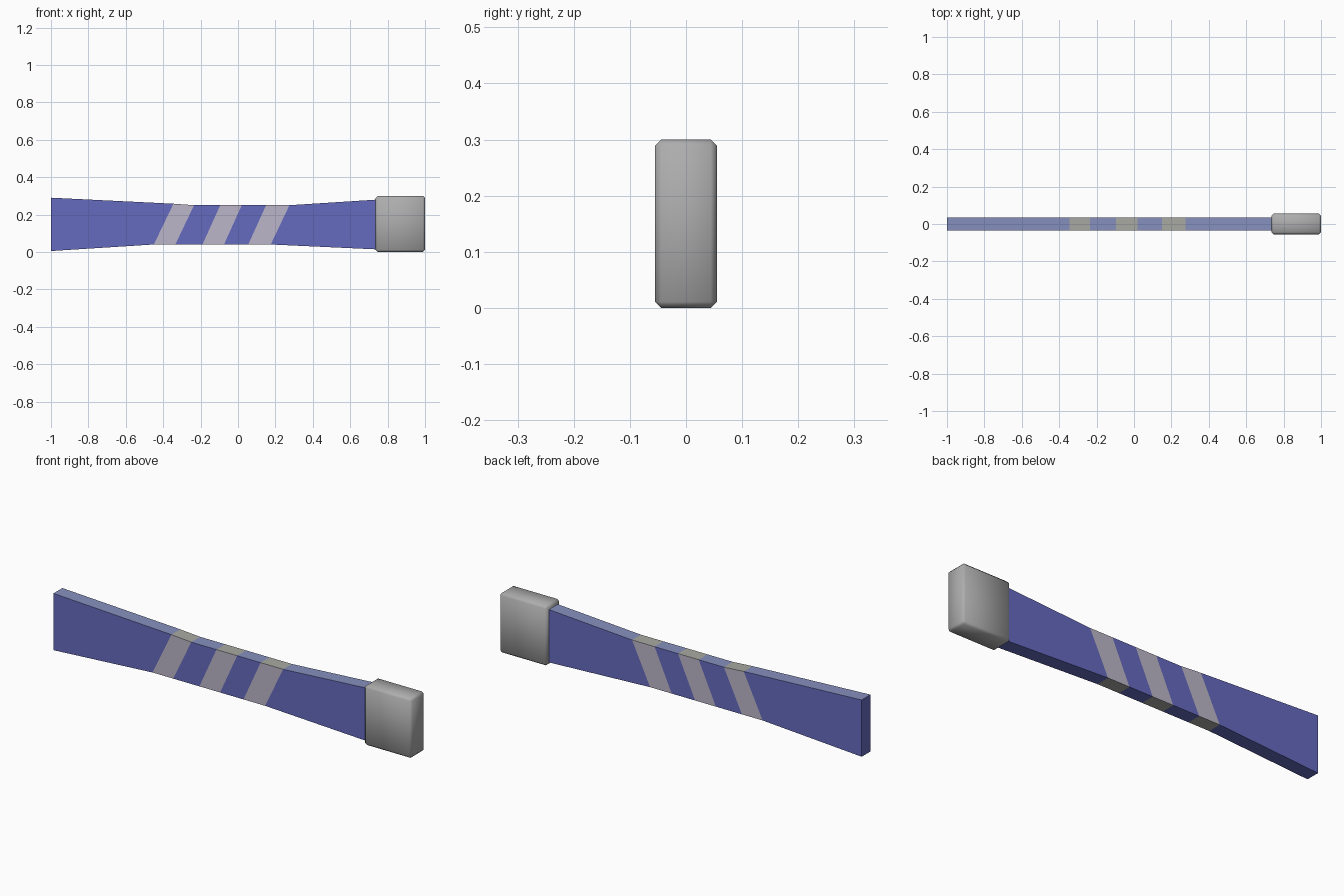
import bpy, bmesh, math

cube = bpy.data.objects.get("Cube")
if cube:
    bpy.data.objects.remove(cube, do_unlink=True)


def material(name, r, g, b):
    mat = bpy.data.materials.new(name)
    mat.use_nodes = True
    mat.diffuse_color = (r, g, b, 1)
    mat.node_tree.nodes["Principled BSDF"].inputs["Base Color"].default_value = (r, g, b, 1)
    return mat


blue = material("band_blue", 0.13, 0.145, 0.52)
pale_blue = material("top_edge_blue", 0.24, 0.28, 0.52)
stripe = material("stripe_lilac_grey", 0.50, 0.47, 0.58)
stripe_edge = material("stripe_edge_grey", 0.40, 0.40, 0.37)
metal = material("clasp_grey", 0.42, 0.42, 0.42)


def add_object(name, bm, mats):
    mesh = bpy.data.meshes.new(name)
    bmesh.ops.recalc_face_normals(bm, faces=bm.faces)
    bm.to_mesh(mesh)
    bm.free()
    for mat in mats:
        mesh.materials.append(mat)
    obj = bpy.data.objects.new(name, mesh)
    bpy.context.collection.objects.link(obj)
    return obj


# Band: slanted cuts, each given as (bottom x, bottom z, top x, top z)
HALF_THICK = 0.035
cuts = [(-1, 0.005, -1, 0.29), (-0.45, 0.04, -0.345, 0.258), (-0.335, 0.04, -0.235, 0.25),
        (-0.19, 0.04, -0.095, 0.25), (-0.075, 0.04, 0.02, 0.25),
        (0.055, 0.04, 0.15, 0.25), (0.175, 0.04, 0.275, 0.25), (0.76, 0.013, 0.76, 0.281)]

bm = bmesh.new()
rings = []
for bx, bz, tx, tz in cuts:
    corners = [(bx, -HALF_THICK, bz), (tx, -HALF_THICK, tz), (tx, HALF_THICK, tz), (bx, HALF_THICK, bz)]
    rings.append([bm.verts.new(c) for c in corners])

# Every second segment is a stripe; side 1 is the top edge, side 3 the bottom edge
for seg, (a, b) in enumerate(zip(rings, rings[1:])):
    for side in range(4):
        nxt = (side + 1) % 4
        face = bm.faces.new((a[side], a[nxt], b[nxt], b[side]))
        if seg % 2:
            face.material_index = 3 if side in (1, 3) else 2
        else:
            face.material_index = 1 if side == 1 else 0
for ring in (rings[0], rings[-1]):
    bm.faces.new(ring)
add_object("striped_band", bm, [blue, pale_blue, stripe, stripe_edge])

# Clasp: chamfered block over the end of the band
bm = bmesh.new()
bmesh.ops.create_cube(bm, size=1)
bmesh.ops.scale(bm, vec=(0.264, 0.11, 0.3), verts=bm.verts)
bmesh.ops.translate(bm, vec=(0.868, 0, 0.15), verts=bm.verts)
bmesh.ops.bevel(bm, geom=bm.edges[:], offset=0.011, segments=1, affect='EDGES')
clasp = add_object("end_clasp", bm, [metal])
bpy.context.view_layer.objects.active = clasp
clasp.select_set(True)
bpy.ops.object.shade_smooth_by_angle(angle=math.radians(50))
